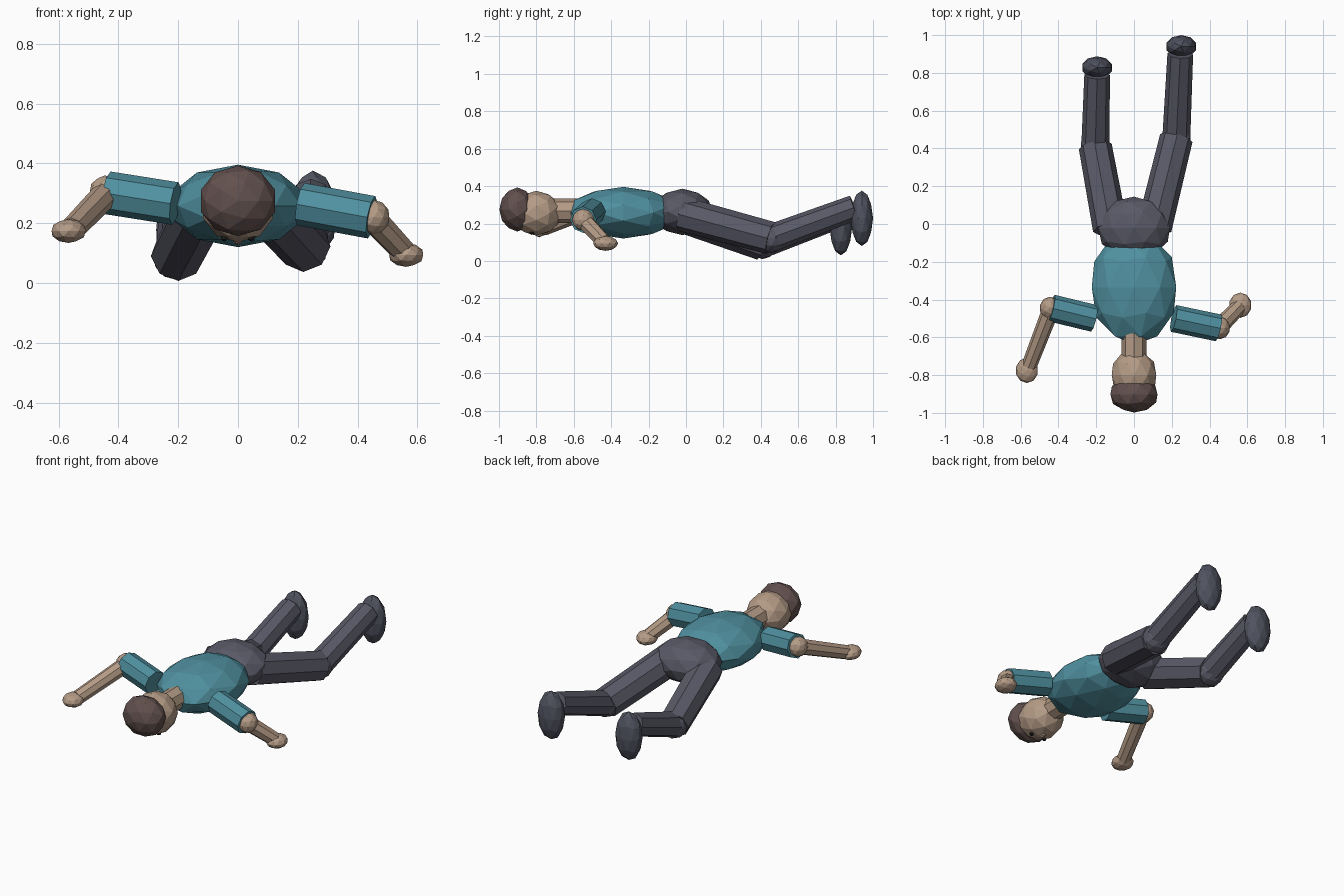
import bpy
import math
from mathutils import Vector, Matrix

cube = bpy.data.objects.get("Cube")
if cube:
    bpy.data.objects.remove(cube, do_unlink=True)


def material(name, r, g, b):
    m = bpy.data.materials.new(name)
    m.use_nodes = True
    m.diffuse_color = (r, g, b, 1)
    bsdf = m.node_tree.nodes["Principled BSDF"]
    bsdf.inputs["Base Color"].default_value = (r, g, b, 1)
    bsdf.inputs["Roughness"].default_value = 0.8
    return m


SHIRT = material("teal_shirt", 0.08, 0.28, 0.35)
SKIN = material("skin", 0.46, 0.33, 0.24)
HAIR = material("brown_hair", 0.12, 0.08, 0.075)
TROUSERS = material("grey_trousers", 0.10, 0.10, 0.135)
SHOES = material("dark_shoes", 0.08, 0.085, 0.115)
EYES = material("dark_eyes", 0.02, 0.018, 0.018)


def blob(name, centre, radii, mat, lengthwise=False, detail=2):
    """Faceted ellipsoid; lengthwise turns its poles along y."""
    bpy.ops.mesh.primitive_ico_sphere_add(subdivisions=detail, radius=1)
    ob = bpy.context.object
    ob.name = name
    turn = Matrix.Rotation(math.pi / 2, 4, 'X') if lengthwise else Matrix()
    ob.data.transform(Matrix.Diagonal((*radii, 1)) @ turn)
    ob.location = centre
    ob.data.materials.append(mat)
    return ob


def limb(name, start, end, r1, r2, mat, sides=8):
    """Tapered prism between two points."""
    a, b = Vector(start), Vector(end)
    bpy.ops.mesh.primitive_cone_add(vertices=sides, radius1=r1, radius2=r2,
                                    depth=(b - a).length)
    ob = bpy.context.object
    ob.name = name
    ob.location = (a + b) / 2
    ob.rotation_euler = (b - a).to_track_quat('Z', 'Y').to_euler()
    ob.data.materials.append(mat)
    return ob


# Trunk and head, lying face down
blob("torso", (0, -0.335, 0.258), (0.235, 0.305, 0.138), SHIRT, True)
blob("hips", (0, -0.02, 0.262), (0.2, 0.165, 0.124), TROUSERS, True)
limb("neck", (0, -0.58, 0.268), (0, -0.73, 0.268), 0.065, 0.065, SKIN)
blob("head", (0, -0.80, 0.255), (0.124, 0.135, 0.12), SKIN, True)
blob("hair", (0, -0.902, 0.275), (0.131, 0.096, 0.118), HAIR, True)

# Face on the underside of the head
blob("nose", (0, -0.785, 0.14), (0.016, 0.02, 0.014), SKIN, detail=1)
for side, x in (("left", 0.045), ("right", -0.045)):
    blob(side + "_eye", (x, -0.825, 0.151), (0.014, 0.014, 0.012), EYES, detail=1)

# Arms: shoulder, elbow, wrist, hand
arms = {
    "left": ((0.21, -0.50, 0.264), (0.447, -0.55, 0.22),
             (0.555, -0.44, 0.105), (0.563, -0.43, 0.094)),
    "right": ((-0.21, -0.50, 0.266), (-0.437, -0.445, 0.302),
              (-0.555, -0.75, 0.18), (-0.567, -0.775, 0.174)),
}
for side, (shoulder, elbow, wrist, hand) in arms.items():
    limb(side + "_sleeve", shoulder, elbow, 0.072, 0.072, SHIRT)
    blob(side + "_elbow", Vector(elbow) + Vector((math.copysign(0.008, elbow[0]), 0, 0)),
         (0.054, 0.06, 0.058), SKIN)
    limb(side + "_forearm", elbow, wrist, 0.046, 0.041, SKIN)
    blob(side + "_hand", hand, (0.06, 0.067, 0.04), SKIN)

# Legs: hip, knee, ankle, shoe
legs = {
    "left": ((0.107, -0.02, 0.25), (0.224, 0.455, 0.122),
             (0.245, 0.90, 0.285), (0.25, 0.94, 0.228)),
    "right": ((-0.125, -0.025, 0.245), (-0.205, 0.41, 0.09),
              (-0.195, 0.79, 0.232), (-0.195, 0.828, 0.178)),
}
for side, (hip, knee, ankle, shoe) in legs.items():
    limb(side + "_thigh", hip, knee, 0.093, 0.088, TROUSERS)
    blob(side + "_knee", knee, (0.08, 0.078, 0.08), TROUSERS)
    limb(side + "_shin", knee, ankle, 0.074, 0.068, TROUSERS)
    blob(side + "_shoe", shoe, (0.083, 0.06, 0.148), SHOES)
